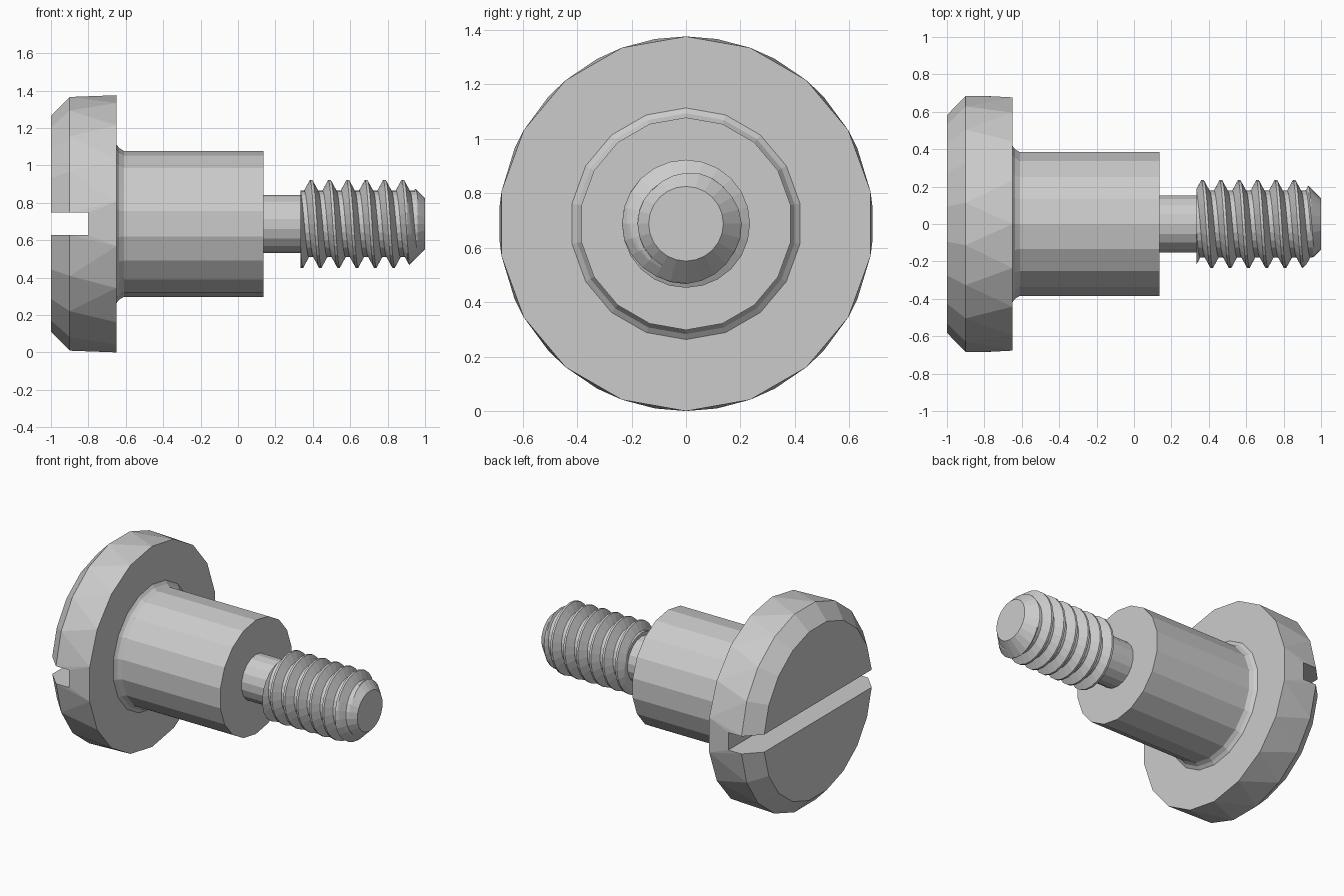
import bpy, bmesh
from math import sin, cos, pi, asin, radians

if "Cube" in bpy.data.objects:
    bpy.data.objects.remove(bpy.data.objects["Cube"])

AXIS_Z = 0.6875   # height of the screw axis
SIDES = 18

steel = bpy.data.materials.new("grey_steel")
steel.use_nodes = True
GREY = (0.6, 0.6, 0.6, 1)
steel.diffuse_color = GREY
steel.node_tree.nodes["Principled BSDF"].inputs["Base Color"].default_value = GREY


def polar(x, r, a):
    """Point around the x axis; angle runs from the top towards the front."""
    return (x, -r * sin(a), r * cos(a))


def finish(bm, name):
    bmesh.ops.recalc_face_normals(bm, faces=bm.faces)
    mesh = bpy.data.meshes.new(name)
    bm.to_mesh(mesh)
    bm.free()
    mesh.materials.append(steel)
    ob = bpy.data.objects.new(name, mesh)
    ob.location.z = AXIS_Z
    bpy.context.collection.objects.link(ob)
    return ob


def turned(name, profile, sides):
    """Closed solid around x; profile(angle) gives a list of (x, radius)."""
    bm = bmesh.new()
    cols = []
    for i in range(sides + 1):
        a = 2 * pi * i / sides
        cols.append([bm.verts.new(polar(x, r, a)) for x, r in profile(a)])
    for c, d in zip(cols, cols[1:]):
        for k in range(len(c) - 1):
            bm.faces.new((c[k], c[k + 1], d[k + 1], d[k]))
    bmesh.ops.remove_doubles(bm, verts=bm.verts, dist=1e-5)
    bmesh.ops.holes_fill(bm, edges=[e for e in bm.edges if e.is_boundary], sides=0)
    return finish(bm, name)


# Slotted head: upper half, mirrored across the slot
HEAD_R, FACE_R, SLOT = 0.6875, 0.585, 0.06
FACE_X, RIM_X, FLOOR_X, BACK_X = -1.0, -0.9, -0.8, -0.65
bm = bmesh.new()


def arc(x, r, steps=9):
    end = pi / 2 - asin(SLOT / r)
    return [bm.verts.new(polar(x, r, -end + 2 * end * i / steps)) for i in range(steps + 1)]


face, rim = arc(FACE_X, FACE_R), arc(RIM_X, HEAD_R)
back = [bm.verts.new(polar(BACK_X, HEAD_R, radians(a))) for a in range(-80, 81, 20)]
floor, floor_mid, back_mid = [], [], []
for end in (0, -1):
    y = rim[end].co.y
    floor.append(bm.verts.new((FLOOR_X, y, SLOT)))
    floor_mid.append(bm.verts.new((FLOOR_X, y, 0)))
    back_mid.append(bm.verts.new((BACK_X, back[end].co.y, 0)))
for i in range(9):
    bm.faces.new((face[i], face[i + 1], rim[i + 1], rim[i]))
    bm.faces.new((rim[i], rim[i + 1], back[i]))
    if i < 8:
        bm.faces.new((back[i], rim[i + 1], back[i + 1]))
for e in (0, -1):
    bm.faces.new((rim[e], floor[e], back[e]))
    bm.faces.new((floor[e], floor_mid[e], back_mid[e], back[e]))
bm.faces.new(face)
bm.faces.new(back + [back_mid[1], back_mid[0]])
bm.faces.new((face[0], rim[0], floor[0], floor[1], rim[-1], face[-1]))
bm.faces.new((floor[0], floor[1], floor_mid[1], floor_mid[0]))
head = finish(bm, "slotted_head")
mirror = head.modifiers.new("mirror", 'MIRROR')
mirror.use_axis = (False, False, True)

# Shoulder with a small fillet under the head, and the relief neck
turned("shoulder", lambda a: [(-0.66, 0.425), (-0.65, 0.425), (-0.635, 0.405),
                              (-0.61, 0.39), (0.135, 0.39)], SIDES)
turned("neck", lambda a: [(0.12, 0.155), (0.345, 0.155)], SIDES)

# Right-hand thread with a chamfered tip
START, TIP, TIP_R = 0.335, 1.0, 0.137
PITCH, CREST_X = 0.098, 0.391
CREST_R, ROOT_R = 0.235, 0.178
FLAT, BASE = 0.007, 0.037
STATIONS = (-0.049, -0.043, -BASE, -0.029, -0.022, -0.014, -FLAT,
            0, FLAT, 0.014, 0.022, 0.029, BASE, 0.043)


def thread_profile(a):
    shift = CREST_X + PITCH * a / (2 * pi)
    points = []
    for turn in range(-3, 9):
        for s in STATIONS:
            x = min(max(shift + turn * PITCH + s, START), TIP)
            t = (x - shift) / PITCH
            d = abs(t - round(t)) * PITCH
            f = min(max((d - FLAT) / (BASE - FLAT), 0), 1)
            r = CREST_R + (ROOT_R - CREST_R) * f
            points.append((x, min(r, TIP_R + TIP - x)))
    return points


turned("thread", thread_profile, 24)
